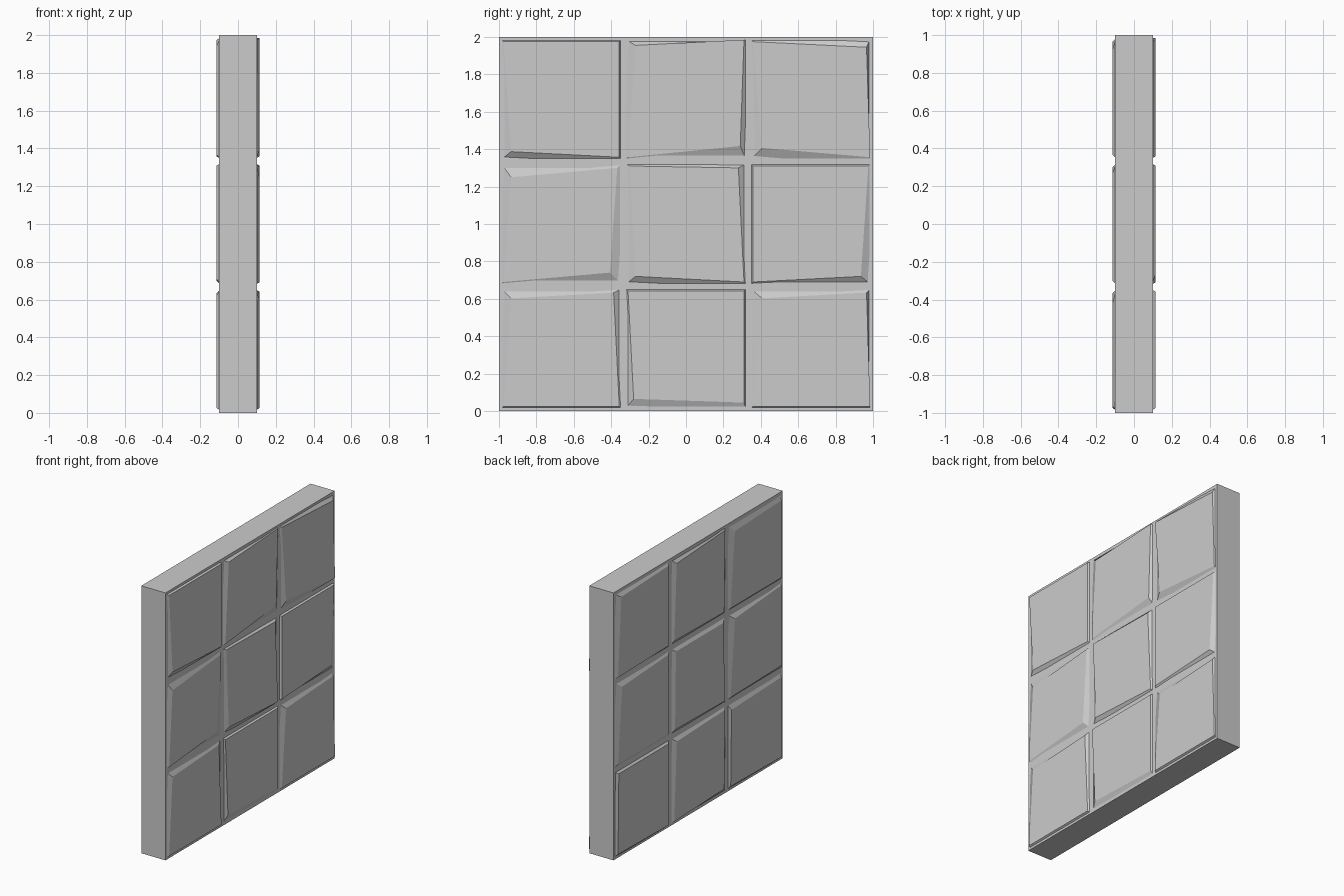
import bpy, bmesh

if "Cube" in bpy.data.objects:
    bpy.data.objects.remove(bpy.data.objects["Cube"])

BODY = 0.10      # half thickness of the slab
FACE = 0.113     # height of the raised tile faces
COLS = [(-0.985, -0.347), (-0.32, 0.32), (0.347, 0.985)]
ROWS = [(0.015, 0.653), (0.68, 1.32), (1.347, 1.985)]

# Corner insets in hundredths, per tile (bottom row first, left to right):
# bottom-left, bottom-right, top-right, top-left as (across, up) pairs
RIGHT = [
    [1, 1, 1, 1, 4, 2, 5, 5], [4, 5, 1, 3, 1, 1, 1, 1], [1, 1, 0, 1, 2, 2, 6, 5],
    [1, 1, 6, 6, 2, 2, 5, 7], [5, 4, 1, 1, 4, 2, 2, 1], [1, 1, 5, 4, 1, 1, 1, 1],
    [5, 4, 1, 1, 1, 1, 1, 1], [1, 1, 3, 7, 1, 0, 5, 3], [6, 6, 0, 1, 2, 4, 1, 1],
]
LEFT = [
    [2, 2, 2, 1, 2, 2, 3, 2], [2, 1, 3, 3, 2, 2, 5, 4], [2, 2, 1, 1, 2, 3, 3, 5],
    [2, 3, 2, 3, 2, 2, 7, 5], [3, 3, 2, 2, 4, 3, 4, 3], [2, 2, 1, 3, 2, 1, 7, 5],
    [2, 1, 2, 2, 2, 2, 6, 4], [2, 3, 3, 2, 2, 1, 5, 4], [2, 2, 1, 2, 2, 4, 7, 6],
]


def make_object(name, bm):
    bmesh.ops.recalc_face_normals(bm, faces=bm.faces)
    mesh = bpy.data.meshes.new(name)
    bm.to_mesh(mesh)
    bm.free()
    obj = bpy.data.objects.new(name, mesh)
    bpy.context.collection.objects.link(obj)
    return obj


def tile(name, side, col, row, insets):
    """Irregular low frustum; 'across' runs left to right seen from outside."""
    (l, r), (b, t) = col, row
    base = [(l, b), (r, b), (r, t), (l, t)]
    signs = [(1, 1), (-1, 1), (-1, -1), (1, -1)]
    bm = bmesh.new()
    low = [bm.verts.new((side * (BODY - 0.005), side * u, v)) for u, v in base]
    high = [bm.verts.new((side * FACE,
                          side * (u + su * insets[2 * i] / 100),
                          v + sv * insets[2 * i + 1] / 100))
            for i, ((u, v), (su, sv)) in enumerate(zip(base, signs))]
    bm.faces.new(low)
    bm.faces.new(high)
    for i in range(4):
        j = (i + 1) % 4
        bm.faces.new((low[i], low[j], high[j], high[i]))
    make_object(name, bm)


# Wall slab
bm = bmesh.new()
bmesh.ops.create_cube(bm, size=1)
for v in bm.verts:
    v.co = (v.co.x * 2 * BODY, v.co.y * 2, v.co.z * 2 + 1)
make_object("wall_slab", bm)

# Raised stone tiles on both broad faces
for label, side, table in (("right", 1, RIGHT), ("left", -1, LEFT)):
    for n, insets in enumerate(table):
        tile(f"{label}_tile_{n + 1}", side, COLS[n % 3], ROWS[n // 3], insets)
